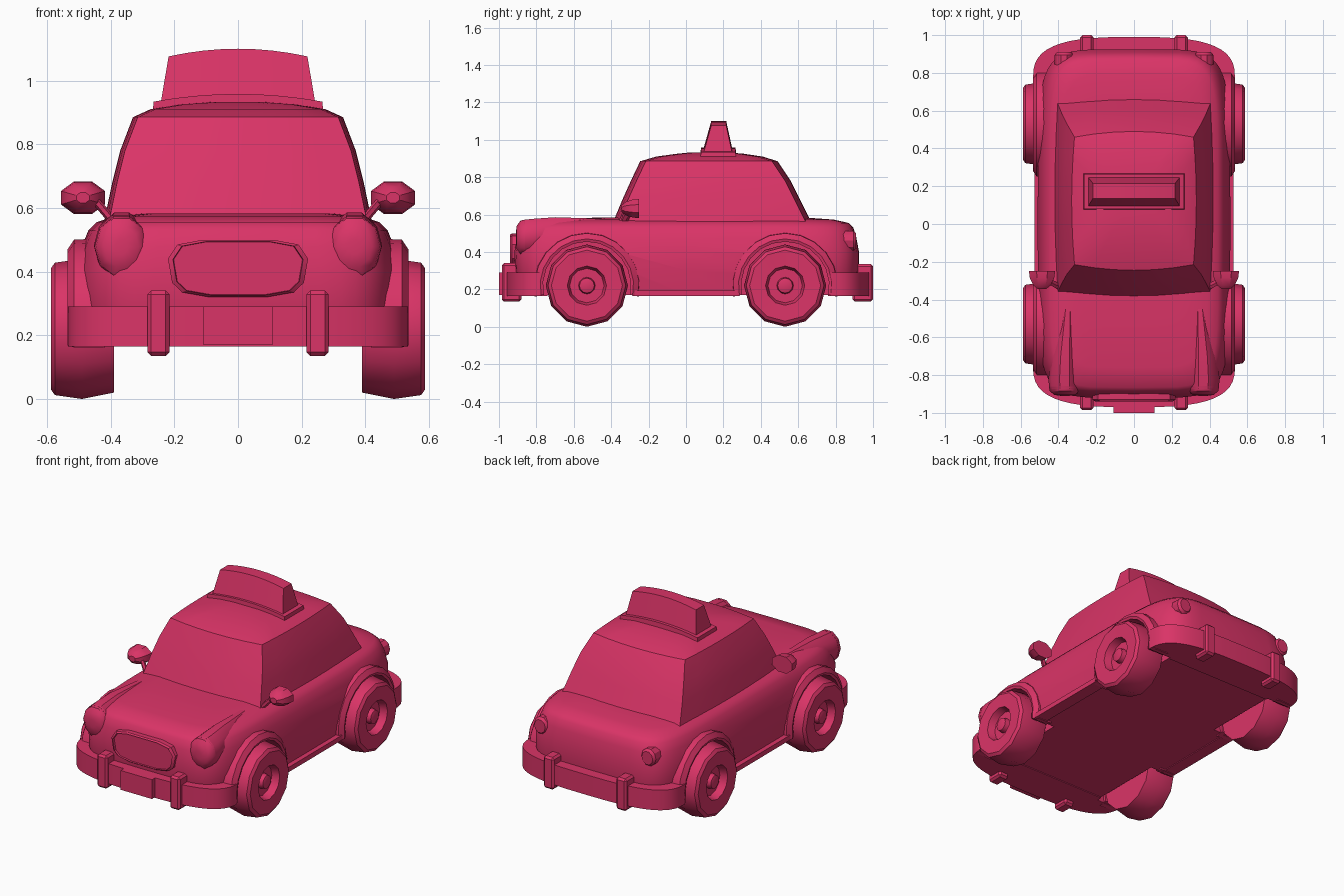
import bpy, bmesh, math
from math import sin, cos, pi, radians

if "Cube" in bpy.data.objects:
    bpy.data.objects.remove(bpy.data.objects["Cube"])

CRIMSON = (0.70, 0.034, 0.135, 1)
paint = bpy.data.materials.new("crimson")
paint.use_nodes = True
paint.diffuse_color = CRIMSON
paint.node_tree.nodes["Principled BSDF"].inputs["Base Color"].default_value = CRIMSON


def apply(ob, mod):
    bpy.context.view_layer.objects.active = ob
    bpy.ops.object.modifier_apply(modifier=mod.name)


def finish(name, bm, mirror=False, cutter=None, angle=32):
    """Turn a bmesh into a painted object, mirrored and cut if asked."""
    bmesh.ops.recalc_face_normals(bm, faces=bm.faces)
    me = bpy.data.meshes.new(name)
    bm.to_mesh(me)
    bm.free()
    me.materials.append(paint)
    ob = bpy.data.objects.new(name, me)
    bpy.context.collection.objects.link(ob)
    if mirror:
        mod = ob.modifiers.new("mirror", 'MIRROR')
        mod.use_mirror_merge = False
        apply(ob, mod)
    if cutter:
        mod = ob.modifiers.new("cut", 'BOOLEAN')
        mod.object, mod.solver = cutter, 'EXACT'
        apply(ob, mod)
    ob.data.shade_smooth()
    ob.data.set_sharp_from_angle(angle=radians(angle))
    return ob


def loft(bm, rings, closed=False):
    """Skin a list of equal-length rings; cap the ends unless closed."""
    vs = [[bm.verts.new(p) for p in r] for r in rings]
    n = len(vs[0])
    pairs = list(zip(vs, vs[1:])) + ([(vs[-1], vs[0])] if closed else [])
    for a, b in pairs:
        for i in range(n):
            j = (i + 1) % n
            bm.faces.new((a[i], a[j], b[j], b[i]))
    if not closed:
        bm.faces.new(vs[0])
        bm.faces.new(vs[-1])
    return bm


def power(v, e):
    return math.copysign(abs(v) ** e, v)


def plan(z, w, yf, yb, n=6, count=48):
    """Rounded-box outline at height z."""
    mid, half = (yf + yb) / 2, (yb - yf) / 2
    return [(w * power(cos(t), 2 / n), mid + half * power(sin(t), 2 / n), z)
            for t in (2 * pi * i / count for i in range(count))]


def disc_x(x, r, cy, cz, seg=12):
    return [(x, cy + r * sin(2 * pi * i / seg), cz + r * cos(2 * pi * i / seg))
            for i in range(seg)]


def disc_y(y, rx, rz, cx, cz, seg=10):
    return [(cx + rx * sin(2 * pi * (i + .5) / seg), y, cz + rz * cos(2 * pi * (i + .5) / seg))
            for i in range(seg)]


AXLES = (-0.53, 0.53)
HUB_Z = 0.22

# Wheel well cutter
bm = bmesh.new()
for y in AXLES:
    loft(bm, [disc_x(x, 0.25, y, HUB_Z, 24) for x in (0.37, 0.75)])
wells = finish("wheel_well_cutter", bm, mirror=True)
wells.hide_render = True
wells.hide_set(True)

# Body shell: stacked outlines (height, half width, front, back)
levels = [(.17, .495, -.89, .91), (.3, .51, -.915, .925), (.4, .51, -.92, .925),
          (.48, .49, -.905, .91), (.53, .47, -.89, .895), (.555, .445, -.865, .87),
          (.573, .39, -.76, .79), (.583, .3, -.5, .65)]
finish("body", loft(bmesh.new(), [plan(*l) for l in levels]), cutter=wells, angle=40)


# Cabin: four bowed sides with crisp corners
def cabin_ring(z, w, yf, yb, side=.015, ends=.03, k=6):
    corners = [(-w, yf), (w, yf), (w, yb), (-w, yb)]
    out = []
    for e in range(4):
        (x0, y0), (x1, y1) = corners[e], corners[(e + 1) % 4]
        for i in range(k):
            t = i / k
            bow = 4 * t * (1 - t)
            out.append((x0 + (x1 - x0) * t + bow * side * (0, 1, 0, -1)[e],
                        y0 + (y1 - y0) * t + bow * ends * (-1, 0, 1, 0)[e], z))
    return out


cabin = [(.56, .405, -.36, .64), (.68, .38, -.31, .58), (.78, .355, -.265, .53),
         (.885, .315, -.215, .46), (.91, .26, -.13, .38), (.925, .17, -.02, .28),
         (.932, .08, .05, .2)]
finish("cabin", loft(bmesh.new(), [cabin_ring(*c) for c in cabin]), angle=30)


# Roof sign: slabs bent over the roof
def sign_slab(name, z0, z1, lower, upper, k=8):
    rings = []
    for i in range(k + 1):
        s = 2 * i / k - 1
        drop = -.024 * s * s
        rings.append([(s * hw, y, z + drop)
                      for z, hw, y in ((z0, lower[0], lower[1]), (z0, lower[0], lower[2]),
                                       (z1, upper[0], upper[2]), (z1, upper[0], upper[1]))])
    finish(name, loft(bmesh.new(), rings))


sign_slab("sign_base", .90, .958, (.27, .075, .27), (.265, .08, .265))
sign_slab("sign_panel", .94, 1.1, (.245, .09, .25), (.218, .135, .215))

# Wheels with recessed rims and hub caps (x, radius)
tyre = [(.39, .20), (.49, .22), (.575, .208), (.588, .19), (.585, .105), (.54, .092),
        (.54, .045), (.57, .04), (.575, .025)]
for label, y in zip(("front", "rear"), AXLES):
    finish(label + "_wheels", loft(bmesh.new(), [disc_x(x, r, y, HUB_Z) for x, r in tyre]),
           mirror=True)
    # Flared arch swept around the wheel
    rings = []
    for i in range(13):
        a = radians(-12 + 204 * i / 12)
        rings.append([(x, y + r * cos(a), HUB_Z + r * sin(a))
                      for x, r in ((.42, .235), (.53, .235), (.535, .25), (.515, .28), (.42, .285))])
    finish(label + "_arches", loft(bmesh.new(), rings), mirror=True)


# Bumpers: rounded wraparound slabs
def bumper(name, y_end, reach, count=24):
    outline = [(.535 * power(cos(t), 2 / 3), y_end + reach * abs(sin(t)) ** (2 / 3))
               for t in (pi * i / count for i in range(count + 1))]
    rings = [[(x, y, z) for x, y in outline] for z in (.165, .29)]
    finish(name, loft(bmesh.new(), rings), cutter=wells)


bumper("front_bumper", -.74, -.23)
bumper("rear_bumper", .76, .23)


def box(name, x0, x1, y0, y1, z0, z1, mirror=False, bevel=0):
    bm = loft(bmesh.new(), [[(x0, y0, z), (x1, y0, z), (x1, y1, z), (x0, y1, z)]
                            for z in (z0, z1)])
    if bevel:
        bmesh.ops.bevel(bm, geom=bm.edges[:], offset=bevel, segments=1, affect='EDGES')
    finish(name, bm, mirror)


box("front_bumper_guards", .215, .285, -.985, -.88, .135, .34, True, .012)
box("rear_bumper_guards", .215, .285, .89, 1.0, .135, .335, True, .012)
box("front_plate", -.108, .108, -1.0, -.955, .17, .29)
box("side_sills", .45, .528, -.285, .285, .165, .195, True)

# Grille: bevelled rounded trapezoid
half = [(.11, .5), (.19, .485), (.22, .44), (.207, .365), (.175, .335), (.09, .32)]
shape = half + [(-x, z) for x, z in reversed(half)]
rings = [[(x * s, y, .412 + (z - .412) * s) for x, z in shape]
         for y, s in ((-.86, 1), (-.93, 1), (-.94, .93), (-.928, .92))]
finish("grille", loft(bmesh.new(), rings), angle=25)

# Headlight pods tapering into the bonnet (y, x, z, half width, half height)
pod = [(-.87, .366, .478, .083, .098), (-.82, .368, .482, .085, .1),
       (-.7, .365, .502, .075, .088), (-.45, .35, .53, .04, .05)]
finish("headlight_pods", loft(bmesh.new(), [disc_y(y, rx, rz, x, z) for y, x, z, rx, rz in pod]),
       mirror=True, angle=40)
lens = [(-.86, .085, .1), (-.885, .08, .094), (-.905, .055, .065), (-.91, .02, .025)]
finish("headlights", loft(bmesh.new(), [disc_y(y, rx, rz, .366, .478) for y, rx, rz in lens]),
       mirror=True, angle=40)

# Tail lights
lamp = [(.84, .05), (.895, .05), (.91, .038)]
finish("tail_lights", loft(bmesh.new(), [disc_y(y, r, r * 1.1, .37, .46) for y, r in lamp]),
       mirror=True)

# Wing mirrors: domed housing on a slanted stalk
dome = [(-.25, .075, .055), (-.285, .07, .052), (-.325, .05, .038), (-.345, .022, .018)]
finish("mirror_heads", loft(bmesh.new(), [disc_y(y, rx, rz, .487, .632, 8) for y, rx, rz in dome]),
       mirror=True)
stalk = [(.395, -.33, .56), (.42, -.32, .59), (.45, -.3, .625)]
finish("mirror_stalks", loft(bmesh.new(), [disc_x(x, .02, y, z, 6) for x, y, z in stalk]),
       mirror=True)
